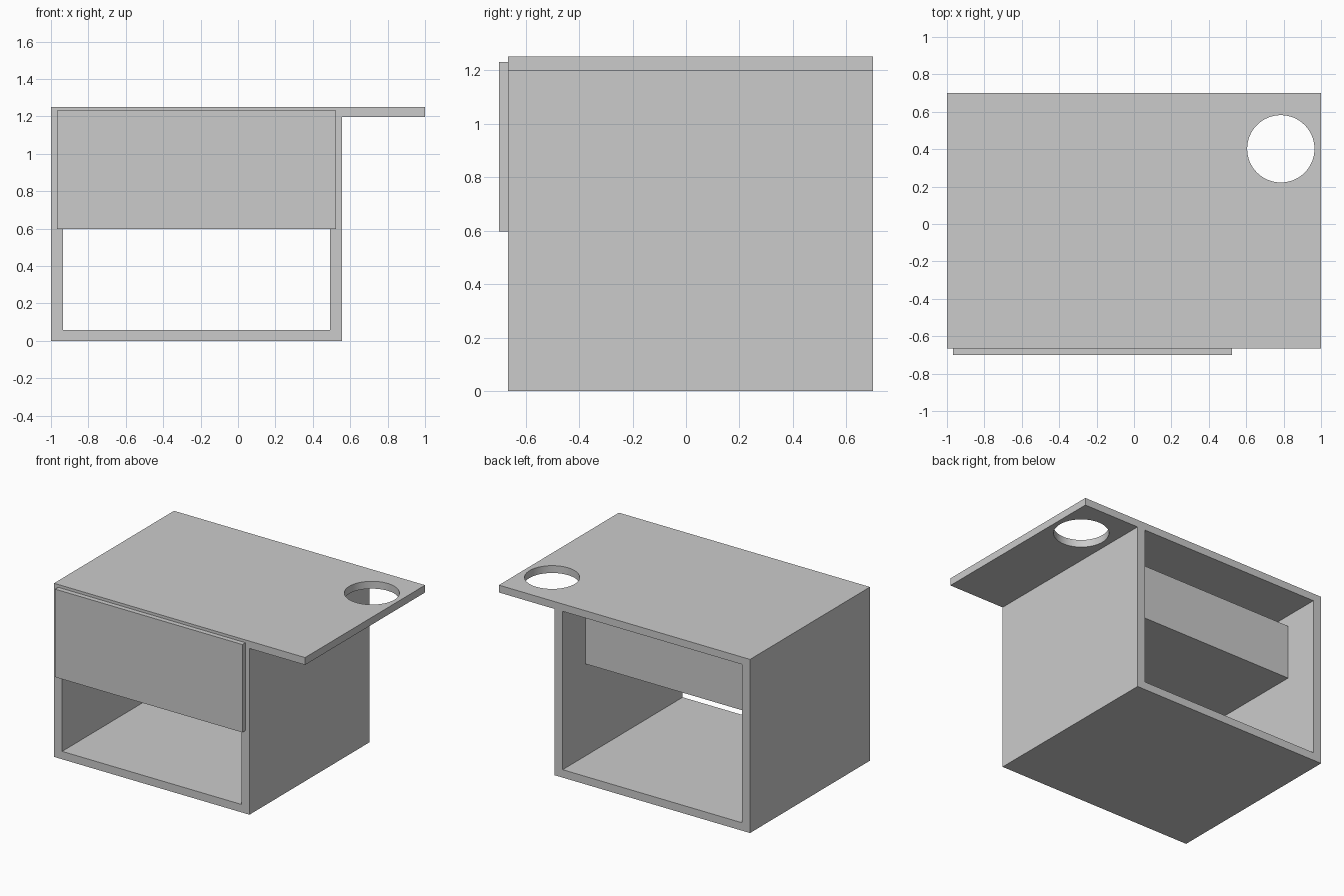
import bpy, bmesh, math

if "Cube" in bpy.data.objects:
    bpy.data.objects.remove(bpy.data.objects["Cube"])

Y0, Y1 = -0.665, 0.70        # carcass front and back


def finish(name, bm):
    bmesh.ops.recalc_face_normals(bm, faces=bm.faces[:])
    mesh = bpy.data.meshes.new(name)
    bm.to_mesh(mesh)
    bm.free()
    obj = bpy.data.objects.new(name, mesh)
    bpy.context.scene.collection.objects.link(obj)
    return obj


def prism(name, profile, y0, y1):
    """Extrude an x-z profile from y0 to y1."""
    bm = bmesh.new()
    face = bm.faces.new([bm.verts.new((x, y0, z)) for x, z in profile])
    ext = bmesh.ops.extrude_face_region(bm, geom=[face])
    verts = [g for g in ext["geom"] if isinstance(g, bmesh.types.BMVert)]
    bmesh.ops.translate(bm, verts=verts, vec=(0, y1 - y0, 0))
    return finish(name, bm)


def box(name, x0, x1, y0, y1, z0, z1):
    return prism(name, [(x0, z0), (x1, z0), (x1, z1), (x0, z1)], y0, y1)


def cut(obj, cutter):
    mod = obj.modifiers.new("cut", "BOOLEAN")
    mod.operation = "DIFFERENCE"
    mod.solver = "EXACT"
    mod.object = cutter
    bpy.context.view_layer.objects.active = obj
    bpy.ops.object.modifier_apply(modifier=mod.name)
    bpy.data.objects.remove(cutter, do_unlink=True)


# Cabinet: walls, floor and overhanging top as one solid, open front and back
cabinet = prism("cabinet", [(-1, 0), (0.557, 0), (0.557, 1.197), (1, 1.197),
                            (1, 1.25), (-1, 1.25)], Y0, Y1)
cut(cabinet, box("opening_cutter", -0.935, 0.492, -1, 1, 0.057, 1.197))

# Round hole in the overhang
bpy.ops.mesh.primitive_cylinder_add(vertices=64, radius=0.18, depth=0.4,
                                    location=(0.785, 0.402, 1.22))
cut(cabinet, bpy.context.object)
bpy.ops.object.select_all(action="DESELECT")
cabinet.select_set(True)
bpy.context.view_layer.objects.active = cabinet
bpy.ops.object.shade_smooth_by_angle(angle=math.radians(30))

# Drawer: overlapping front panel and open tray behind it
box("drawer_front", -0.967, 0.525, -0.70, Y0, 0.597, 1.23)
tray = box("drawer_tray", -0.93, 0.487, Y0, 0.45, 0.725, 1.115)
cut(tray, box("tray_cutter", -0.897, 0.454, Y0 + 0.033, 0.417, 0.758, 1.3))
